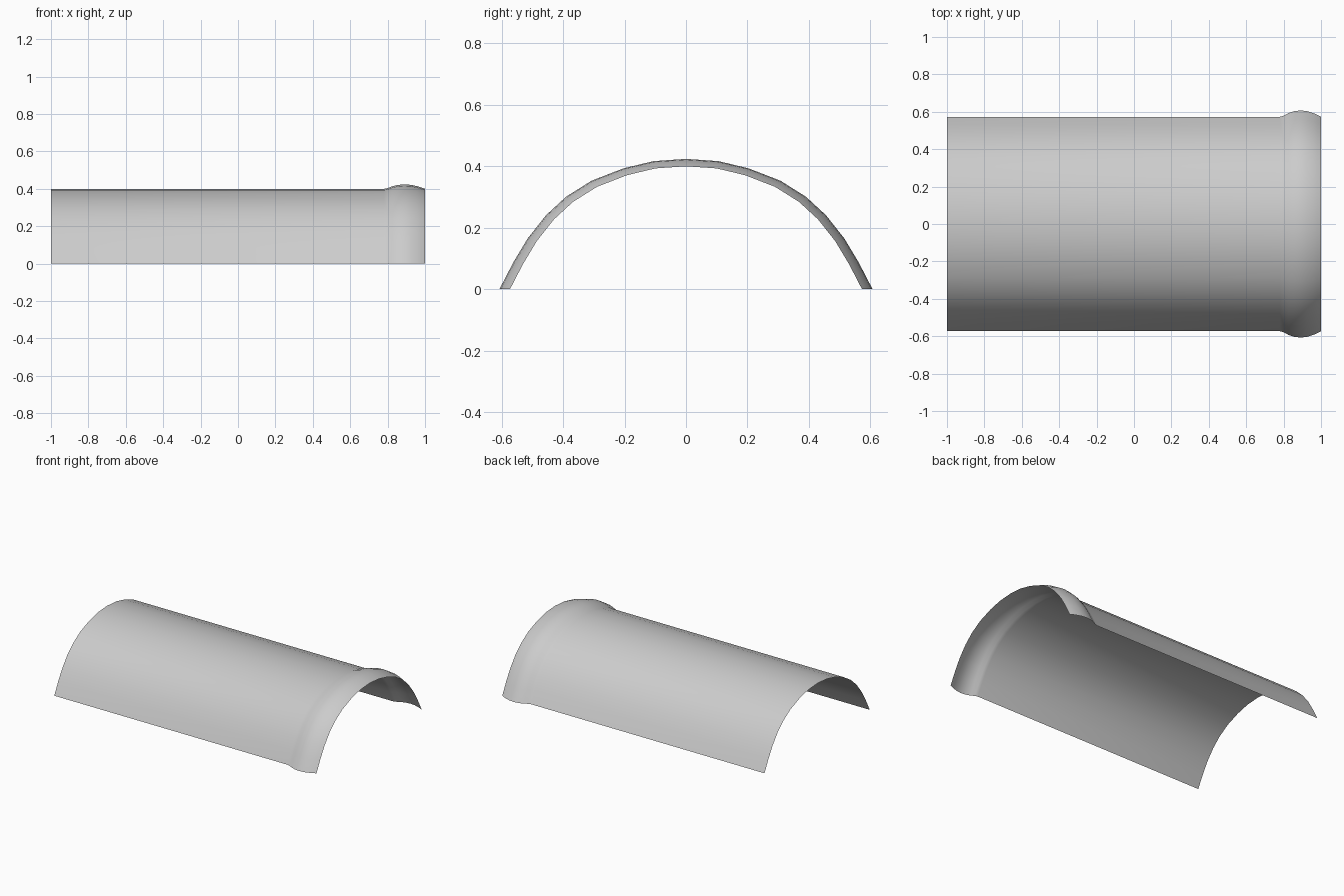
import bpy, bmesh

if "Cube" in bpy.data.objects:
    bpy.data.objects.remove(bpy.data.objects["Cube"])

# Half of the arched cross-section (y, z), from crest to foot
half = [(0, 0.40), (0.10, 0.393), (0.192, 0.371), (0.29, 0.333), (0.368, 0.284),
        (0.43, 0.227), (0.486, 0.156), (0.531, 0.081), (0.573, 0)]
arch = [(-y, z) for y, z in reversed(half[1:])] + half

# Stations along the tile (x, scale): plain barrel, then the swollen collar
stations = [(-1, 1), (0.78, 1), (0.80, 1.01), (0.825, 1.034), (0.855, 1.052),
            (0.89, 1.06), (0.925, 1.053), (0.96, 1.034), (0.98, 1.019), (1, 1)]

# Ridge tile: thin sheet lofted through the stations
bm = bmesh.new()
rings = [[bm.verts.new((x, y * s, z * s)) for y, z in arch] for x, s in stations]
for a, b in zip(rings, rings[1:]):
    for i in range(len(arch) - 1):
        bm.faces.new((a[i], b[i], b[i + 1], a[i + 1]))
bm.normal_update()
if sum(f.normal.z for f in bm.faces) < 0:
    bmesh.ops.reverse_faces(bm, faces=bm.faces[:])

mesh = bpy.data.meshes.new("ridge_tile")
bm.to_mesh(mesh)
bm.free()
tile = bpy.data.objects.new("ridge_tile", mesh)
bpy.context.collection.objects.link(tile)

# Smooth shading
bpy.context.view_layer.objects.active = tile
tile.select_set(True)
bpy.ops.object.shade_smooth_by_angle(angle=0.7)
